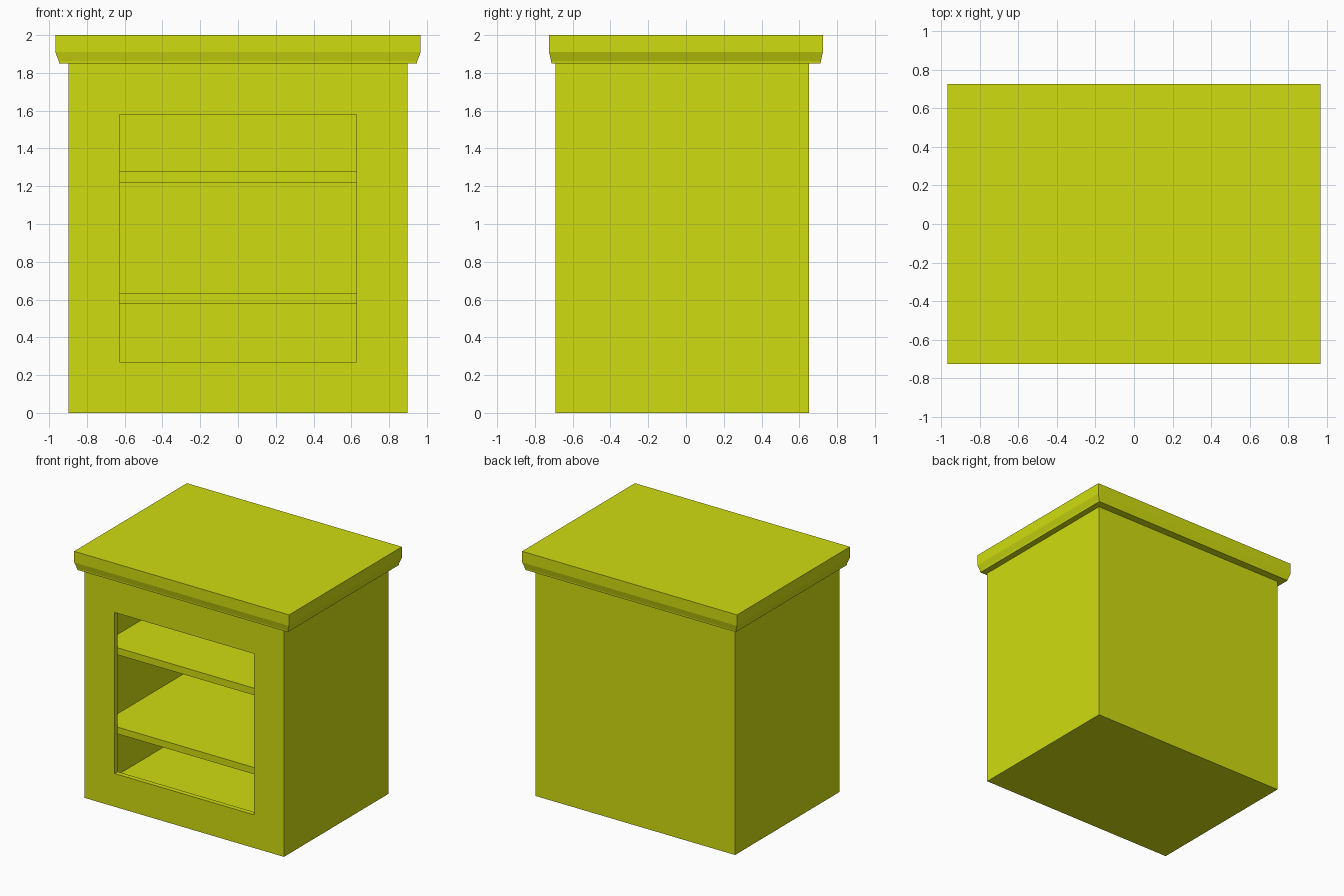
import bpy
import bmesh
from mathutils import Vector

if "Cube" in bpy.data.objects:
    bpy.data.objects.remove(bpy.data.objects["Cube"])

paint = bpy.data.materials.new("yellow_green_paint")
paint.diffuse_color = (0.63, 0.72, 0.005, 1)
paint.use_nodes = True
paint.node_tree.nodes["Principled BSDF"].inputs["Base Color"].default_value = paint.diffuse_color

HALF_W, HALF_D, HEIGHT = 0.897, 0.65, 1.85
FRAME = 0.04          # thickness of the front frame
BORDER = 0.27         # width of the front frame
WALL = 0.135          # carcass wall thickness


def finish(bm, name):
    bmesh.ops.recalc_face_normals(bm, faces=bm.faces)
    mesh = bpy.data.meshes.new(name)
    bm.to_mesh(mesh)
    bm.free()
    mesh.materials.append(paint)
    obj = bpy.data.objects.new(name, mesh)
    bpy.context.collection.objects.link(obj)
    return obj


def add_box(bm, lo, hi):
    lo, hi = Vector(lo), Vector(hi)
    verts = bmesh.ops.create_cube(bm, size=1)["verts"]
    bmesh.ops.scale(bm, vec=hi - lo, verts=verts)
    bmesh.ops.translate(bm, vec=(lo + hi) / 2, verts=verts)


def step_in(bm, face, border, y):
    """Extrude the front face to depth y with a given border from the outside."""
    new = bmesh.ops.extrude_discrete_faces(bm, faces=[face])["faces"][0]
    mid = HEIGHT / 2
    for v in new.verts:
        v.co = (
            (HALF_W - border) * (1 if v.co.x > 0 else -1),
            y,
            mid + (mid - border) * (1 if v.co.z > mid else -1),
        )
    return new


# Cabinet carcass: framed opening stepping out into a wider hollow
front_y = -HALF_D - FRAME
bm = bmesh.new()
add_box(bm, (-HALF_W, front_y, 0), (HALF_W, HALF_D, HEIGHT))
face = min(bm.faces, key=lambda f: f.calc_center_median().y)
for border, y in ((BORDER, front_y), (BORDER, -HALF_D),
                  (WALL, -HALF_D), (WALL, HALF_D - WALL)):
    face = step_in(bm, face, border, y)
finish(bm, "cabinet_body")

# Two shelves
for name, z0, z1 in (("lower_shelf", 0.577, 0.632), ("upper_shelf", 1.22, 1.277)):
    bm = bmesh.new()
    add_box(bm, (-HALF_W + WALL, -HALF_D, z0), (HALF_W - WALL, HALF_D - WALL, z1))
    finish(bm, name)

# Moulded top: stacked rectangular rings (half width, half depth, height)
profile = [(0.947, 0.713, 1.85), (0.949, 0.714, 1.863),
           (0.967, 0.725, 1.91), (0.967, 0.725, 2.0)]
bm = bmesh.new()
rings = [[bm.verts.new((sx * w, sy * d, z))
          for sx, sy in ((-1, -1), (1, -1), (1, 1), (-1, 1))]
         for w, d, z in profile]
for low, high in zip(rings, rings[1:]):
    for i in range(4):
        j = (i + 1) % 4
        bm.faces.new((low[i], low[j], high[j], high[i]))
bm.faces.new(rings[0][::-1])
bm.faces.new(rings[-1])
finish(bm, "moulded_top")
